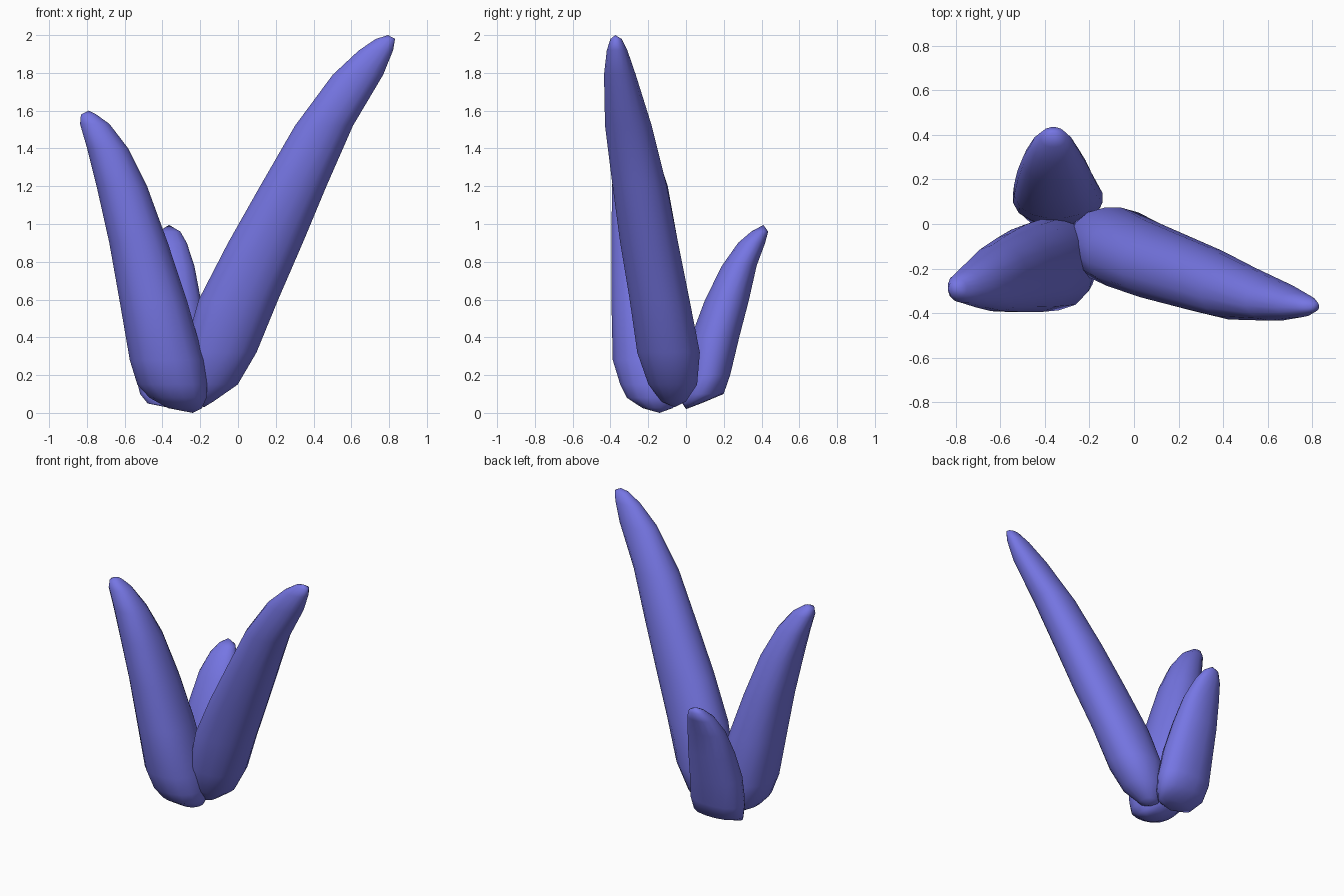
import bpy, bmesh, math

mat = bpy.data.materials.new("violet blue")
mat.diffuse_color = (0.18, 0.18, 0.77, 1)
SIDES = 16


def spike(name, base, sections, tip, power=2.3):
    """Loft rounded horizontal sections (z, x0, x1, y0, y1) between two end points."""
    bm = bmesh.new()
    rings = []
    for z, x0, x1, y0, y1 in sections:
        ring = []
        for i in range(SIDES):
            a = 2 * math.pi * (i + 0.5) / SIDES
            c, s = math.cos(a), math.sin(a)
            k = (abs(c) ** power + abs(s) ** power) ** (-1 / power)
            ring.append(bm.verts.new(((x0 + x1) / 2 + (x1 - x0) / 2 * c * k,
                                      (y0 + y1) / 2 + (y1 - y0) / 2 * s * k, z)))
        rings.append(ring)
    for lo, hi in zip(rings, rings[1:]):
        for i in range(SIDES):
            j = (i + 1) % SIDES
            bm.faces.new((lo[i], lo[j], hi[j], hi[i]))
    # close both ends with fans
    for ring, point in ((rings[0], base), (rings[-1], tip)):
        v = bm.verts.new(point)
        for i in range(SIDES):
            bm.faces.new((ring[i], ring[(i + 1) % SIDES], v))
    bmesh.ops.recalc_face_normals(bm, faces=bm.faces)
    me = bpy.data.meshes.new(name)
    bm.to_mesh(me)
    bm.free()
    for p in me.polygons:
        p.use_smooth = True
    me.materials.append(mat)
    ob = bpy.data.objects.new(name, me)
    bpy.context.collection.objects.link(ob)


# tall spike leaning right
spike("tall_spike", (-0.18, -0.06, 0.03), [
    (0.06, -0.25, -0.13, -0.13, 0.00),
    (0.15, -0.29, 0.00, -0.20, 0.06),
    (0.32, -0.29, 0.10, -0.26, 0.075),
    (0.60, -0.21, 0.215, -0.30, 0.02),
    (0.90, -0.055, 0.345, -0.35, -0.04),
    (1.20, 0.115, 0.47, -0.39, -0.10),
    (1.52, 0.30, 0.61, -0.43, -0.18),
    (1.79, 0.50, 0.77, -0.435, -0.265),
    (1.92, 0.64, 0.822, -0.42, -0.31),
    (1.98, 0.73, 0.832, -0.40, -0.34)], (0.795, -0.375, 2.0))

# medium spike leaning left
spike("medium_spike", (-0.24, -0.14, 0.0), [
    (0.025, -0.37, -0.19, -0.23, -0.07),
    (0.08, -0.47, -0.165, -0.315, -0.01),
    (0.15, -0.535, -0.162, -0.35, 0.015),
    (0.28, -0.575, -0.178, -0.39, 0.025),
    (0.60, -0.63, -0.27, -0.397, 0.00),
    (0.90, -0.683, -0.37, -0.397, -0.04),
    (1.20, -0.75, -0.48, -0.393, -0.095),
    (1.40, -0.80, -0.58, -0.375, -0.16),
    (1.53, -0.837, -0.68, -0.355, -0.215),
    (1.58, -0.832, -0.75, -0.33, -0.25)], (-0.79, -0.29, 1.6))

# short spike leaning back
spike("short_spike", (-0.33, 0.0, 0.02), [
    (0.05, -0.48, -0.20, -0.02, 0.08),
    (0.10, -0.52, -0.15, -0.01, 0.20),
    (0.20, -0.545, -0.14, 0.00, 0.235),
    (0.40, -0.54, -0.165, 0.025, 0.283),
    (0.60, -0.525, -0.195, 0.10, 0.335),
    (0.78, -0.50, -0.23, 0.19, 0.375),
    (0.90, -0.46, -0.27, 0.275, 0.42),
    (0.96, -0.42, -0.305, 0.345, 0.435)], (-0.365, 0.41, 0.995))
